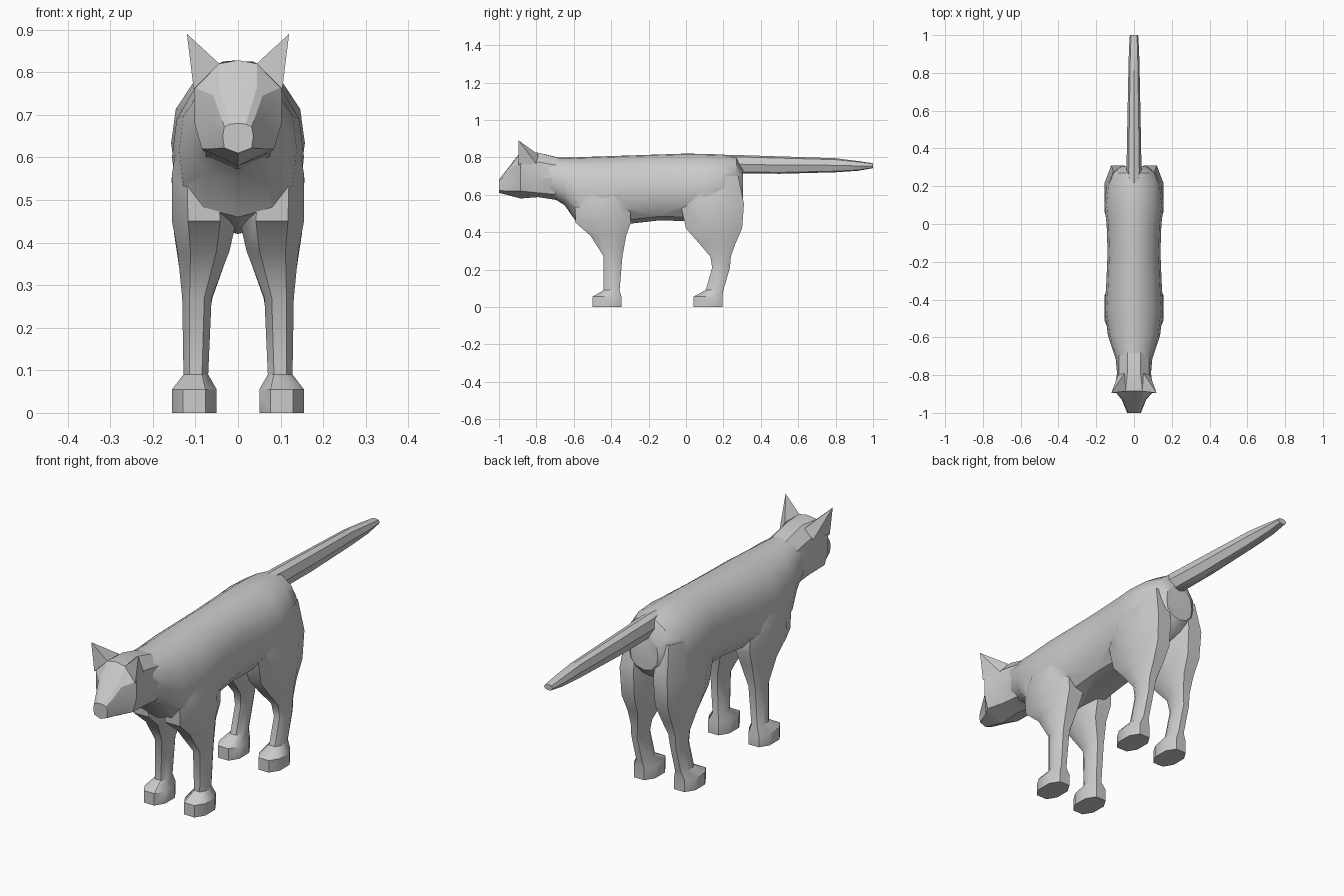
import bpy, bmesh

if "Cube" in bpy.data.objects:
    bpy.data.objects.remove(bpy.data.objects["Cube"])


def finish(name, bm, angle=0.6):
    bmesh.ops.recalc_face_normals(bm, faces=bm.faces)
    mesh = bpy.data.meshes.new(name)
    bm.to_mesh(mesh)
    bm.free()
    ob = bpy.data.objects.new(name, mesh)
    bpy.context.collection.objects.link(ob)
    smooth(ob, angle)
    return ob


def smooth(ob, angle):
    bpy.ops.object.select_all(action='DESELECT')
    ob.select_set(True)
    bpy.context.view_layer.objects.active = ob
    bpy.ops.object.shade_smooth_by_angle(angle=angle)


def loft(name, rings, angle=0.6):
    """Skin a list of equally long closed rings and cap both ends."""
    bm = bmesh.new()
    vs = [[bm.verts.new(p) for p in r] for r in rings]
    n = len(vs[0])
    for a, b in zip(vs, vs[1:]):
        for i in range(n):
            j = (i + 1) % n
            bm.faces.new((a[i], a[j], b[j], b[i]))
    bm.faces.new(vs[0])
    bm.faces.new(vs[-1])
    return finish(name, bm, angle)


def mirrored_ring(y, half):
    """Half profile (x, z) from top centre to bottom centre, mirrored in x."""
    pts = half + [(-x, z) for x, z in half[-2:0:-1]]
    return [(x, y, z) for x, z in pts]


# Torso: y, bottom, top, half width
PROFILE = [(0, 1), (.28, .985), (.68, .87), (.93, .70), (1, .47), (.93, .23), (.58, .06), (0, 0)]
TORSO = [(-.74, .60, .80, .088), (-.65, .545, .80, .118), (-.59, .46, .80, .138),
         (-.45, .42, .805, .155), (-.30, .445, .81, .146), (-.15, .462, .815, .14),
         (0, .46, .82, .145), (.1, .47, .818, .157), (.2, .49, .815, .146),
         (.27, .53, .80, .115), (.305, .57, .74, .07)]
body = loft("body_and_legs", [mirrored_ring(y, [(u * w, b + t * (h - b)) for u, t in PROFILE])
                              for y, b, h, w in TORSO])

# Legs with paws: z, x from, x to, y from, y to
FRONT = [(.66, .03, .140, -.56, -.34), (.56, .015, .155, -.595, -.30), (.45, .004, .155, -.59, -.295),
         (.38, .02, .142, -.51, -.32), (.27, .062, .131, -.44, -.34), (.09, .07, .128, -.44, -.355),
         (.055, .05, .155, -.50, -.345), (0, .05, .155, -.50, -.345)]
HIND = [(.70, .03, .135, .02, .28), (.55, .015, .156, -.03, .31), (.42, .02, .15, .0, .30),
        (.34, .035, .138, .07, .265), (.27, .06, .131, .13, .24), (.21, .07, .128, .14, .235),
        (.09, .07, .128, .105, .20), (.055, .05, .155, .04, .195), (0, .05, .155, .04, .195)]
OCT = [(1, .45), (.5, 1), (-.5, 1), (-1, .45), (-1, -.45), (-.5, -1), (.5, -1), (1, -.45)]


def leg(name, rows, side):
    return loft(name, [[(side * ((a + b) / 2 + u * (b - a) / 2), (c + d) / 2 + v * (d - c) / 2, z)
                        for u, v in OCT] for z, a, b, c, d in rows])


# Fuse the legs into the torso
for rows, label in ((FRONT, "front_leg"), (HIND, "hind_leg")):
    for side in (-1, 1):
        part = leg(label, rows, side)
        mod = body.modifiers.new("union", 'BOOLEAN')
        mod.operation = 'UNION'
        mod.solver = 'EXACT'
        mod.object = part
        bpy.context.view_layer.objects.active = body
        bpy.ops.object.modifier_apply(modifier=mod.name)
        bpy.data.objects.remove(part)
smooth(body, 0.6)

# Head: y, then half profile from crown to chin
HEAD = [(-.68, [(0, .798), (.035, .796), (.08, .755), (.10, .69), (.075, .60), (0, .57)]),
        (-.79, [(0, .825), (.035, .825), (.08, .775), (.09, .69), (.075, .61), (0, .587)]),
        (-.885, [(0, .828), (.045, .82), (.104, .765), (.102, .68), (.085, .62), (0, .58)]),
        (-.93, [(0, .77), (.045, .765), (.058, .745), (.065, .69), (.06, .62), (0, .592)]),
        (-1.0, [(0, .68), (.018, .678), (.032, .672), (.036, .65), (.032, .622), (0, .61)])]
loft("head", [mirrored_ring(y, half) for y, half in HEAD], 0.3)

# Ears
for side, label in ((-1, "ear_right"), (1, "ear_left")):
    bm = bmesh.new()
    for x, y, z in [(.12, -.895, .89), (.044, -.885, .82), (.104, -.895, .76),
                    (.085, -.80, .765), (.05, -.79, .815)]:
        bm.verts.new((side * x, y, z))
    bmesh.ops.convex_hull(bm, input=bm.verts)
    finish(label, bm, 0.2)

# Tail: y, bottom, top, half width
TAIL = [(.20, .74, .812, .03), (.28, .715, .812, .04), (.50, .712, .805, .036),
        (.80, .72, .795, .03), (.92, .728, .78, .027), (1.0, .742, .768, .022)]
loft("tail", [mirrored_ring(y, [(0, h), (w * .7, h - .1 * (h - b)), (w, (h + b) / 2),
                                (w * .6, b + .08 * (h - b)), (0, b)])
              for y, b, h, w in TAIL])
